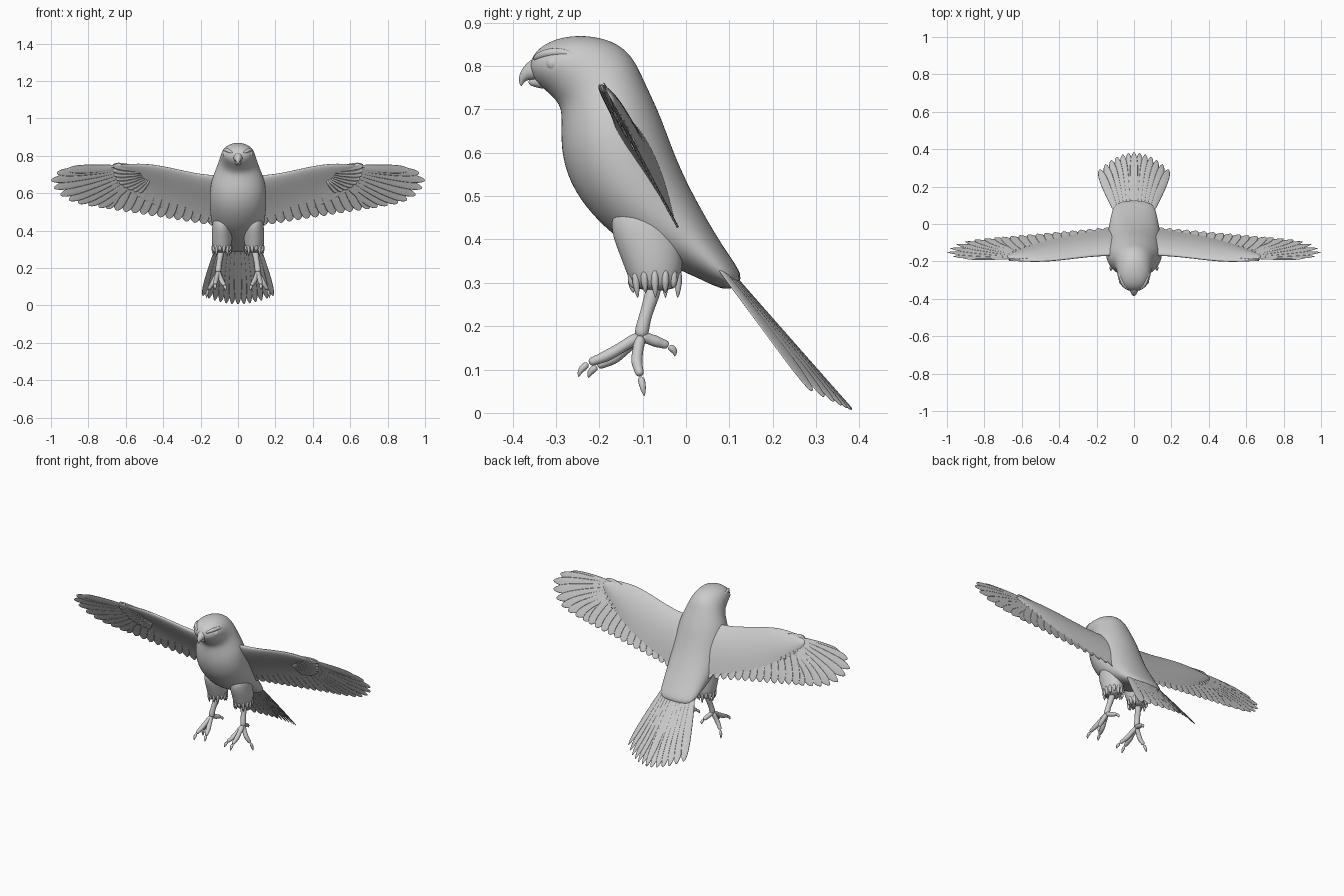
import bpy, bmesh, math
from mathutils import Vector

if "Cube" in bpy.data.objects:
    bpy.data.objects.remove(bpy.data.objects["Cube"])

TAU = 2 * math.pi


def loft(bm, rings):
    rows = [[bm.verts.new(p) for p in r] for r in rings]
    n = len(rows[0])
    for a, b in zip(rows, rows[1:]):
        for i in range(n):
            j = (i + 1) % n
            bm.faces.new((a[i], a[j], b[j], b[i]))
    bm.faces.new(rows[0][::-1])
    bm.faces.new(rows[-1])


def tube(bm, pts, radii, ref=(1, 0, 0), n=10):
    pts = [Vector(p) for p in pts]
    rings = []
    for i, (p, r) in enumerate(zip(pts, radii)):
        t = (pts[min(i + 1, len(pts) - 1)] - pts[max(i - 1, 0)]).normalized()
        u = t.cross(Vector(ref)).normalized()
        v = t.cross(u)
        rings.append([p + r * (math.cos(TAU * k / n) * u + math.sin(TAU * k / n) * v) for k in range(n)])
    loft(bm, rings)


def blade(bm, p0, p1, w, place, n0=0.0, n1=0.0, tilt=0.003, thick=0.003):
    """Flat feather between two points of a curved sheet."""
    p0, p1 = Vector(p0), Vector(p1)
    d = (p1 - p0).normalized()
    side = Vector((-d.y, d.x))
    rings = []
    for t, k in ((0, .55), (.3, .85), (.6, 1), (.8, .95), (.9, .75), (.965, .45), (1, .1)):
        c, n = p0.lerp(p1, t), n0 + (n1 - n0) * t
        ring = []
        for s, h in ((-1, 0), (-.5, .8), (0, 1), (.5, .8), (1, 0), (.5, -.8), (0, -1), (-.5, -.8)):
            q = c + side * s * w * k
            ring.append(place(q.x, q.y, n + h * thick * (1 - .6 * t) + tilt * s))
        rings.append(ring)
    loft(bm, rings)


def finish(name, bm, mirror=False, subsurf=0):
    bmesh.ops.recalc_face_normals(bm, faces=bm.faces)
    me = bpy.data.meshes.new(name)
    bm.to_mesh(me)
    bm.free()
    me.polygons.foreach_set("use_smooth", [True] * len(me.polygons))
    ob = bpy.data.objects.new(name, me)
    bpy.context.collection.objects.link(ob)
    if mirror:
        ob.modifiers.new("mirror", 'MIRROR').use_mirror_merge = False
    if subsurf:
        m = ob.modifiers.new("smooth", 'SUBSURF')
        m.levels = m.render_levels = subsurf
    return ob


# body and head: front point, back point, half width
body = [(.10, .275, .14, .308, .10), (.03, .31, .09, .375, .12), (-.04, .34, .04, .46, .132),
        (-.14, .385, .0, .535, .145), (-.218, .455, -.03, .605, .152), (-.27, .53, -.055, .675, .152),
        (-.29, .61, -.077, .725, .142), (-.286, .68, -.1, .773, .118), (-.29, .712, -.122, .822, .102),
        (-.322, .742, -.168, .861, .092), (-.347, .763, -.25, .874, .084), (-.356, .782, -.318, .858, .06),
        (-.362, .798, -.352, .828, .022)]
bm = bmesh.new()
rings = []
for fy, fz, by, bz, hw in body:
    f, b = Vector((0, fy, fz)), Vector((0, by, bz))
    rings.append([(f + b) / 2 + (b - f) / 2 * math.cos(TAU * k / 20) * 1.01
                  + Vector((hw * math.sin(TAU * k / 20) * 1.01, 0, 0)) for k in range(20)])
loft(bm, rings)
finish("body", bm, subsurf=2)

# hooked beak
bm = bmesh.new()
tube(bm, [(0, -.325, .795), (0, -.352, .79), (0, -.371, .78), (0, -.38, .767), (0, -.38, .753)],
     [.036, .027, .016, .008, .002])
tube(bm, [(0, -.31, .768), (0, -.345, .764), (0, -.364, .762)], [.026, .016, .006])
finish("beak", bm, subsurf=2)

# eyes and brow ridges
bm = bmesh.new()
bmesh.ops.create_uvsphere(bm, u_segments=20, v_segments=12, radius=.019)
bmesh.ops.translate(bm, verts=bm.verts, vec=(.062, -.306, .806))
finish("eyes", bm, mirror=True)
bm = bmesh.new()
tube(bm, [(.028, -.352, .815), (.055, -.33, .828), (.07, -.295, .834), (.08, -.24, .824)],
     [.006, .011, .011, .003], ref=(0, 0, 1))
finish("brows", bm, mirror=True, subsurf=2)


# wing sheet: span x, height z, offset n from the sloping plane
def wing(x, z, n):
    return Vector((x, -.2 + (.757 - z) * .55 + n * .876, z + n * .482))


# feathered arm of the wing: x, leading z, trailing z, thickness
arm = [(.06, .70, .43, .04), (.14, .695, .44, .034), (.25, .712, .47, .028), (.36, .738, .50, .025),
       (.48, .76, .55, .024), (.58, .758, .61, .019), (.64, .752, .66, .012), (.68, .745, .70, .005)]
bm = bmesh.new()
rings = []
for x, zl, zt, th in arm:
    ring = []
    for k in range(20):
        a = TAU * k / 20
        c = (1 - math.cos(a)) / 2
        ring.append(wing(x, zl + (zt - zl) * c, th * math.sin(a) * (1 - .85 * c) + .012 * math.sin(math.pi * c)))
    rings.append(ring)
loft(bm, rings)
finish("wing_arms", bm, mirror=True, subsurf=2)

# flight feathers: fingered primaries, then secondaries along the trailing edge
bm = bmesh.new()
tips = [(.915, .725), (.97, .708), (1.0, .668), (.985, .628), (.95, .59), (.905, .563), (.855, .547), (.80, .536), (.745, .526)]
for i, tip in enumerate(tips):
    f = i / (len(tips) - 1)
    blade(bm, (.64 - .10 * f, .735 - .045 * f), tip, .027 + .011 * f, wing, n0=.006, n1=0)
for i in range(13):
    f = i / 12
    tx = .70 - .56 * f
    blade(bm, (tx - .10 + .09 * f, .69 - .09 * f), (tx, .517 - .09 * f), .037, wing, n0=.006, n1=0)
finish("flight_feathers", bm, mirror=True, subsurf=1)

# covert feathers ending in an arc on both faces of the wing
bm = bmesh.new()
for i in range(9):
    f = i / 8
    a = math.radians(5 - 85 * f)
    tip = (.50 + .17 * math.cos(a), .735 + .13 * math.sin(a))
    for n in (.011, -.002):
        blade(bm, (.47 + .05 * math.cos(a), .72 + .05 * math.sin(a)), tip, .017, wing, n0=n, n1=n * .7)
finish("covert_feathers", bm, mirror=True)


# tail sheet: x across, u along the tail, arched downward at the sides
def tail(x, u, n):
    n -= 1.0 * x * x
    return Vector((x, .098 + .655 * u + .756 * n, .336 - .756 * u + .655 * n))


bm = bmesh.new()
for i in range(7):
    x = .186 * i / 6
    blade(bm, (x * .5, -.04), (x, .436 - 2.7 * x * x), .026, tail, n0=-.006, n1=-.001 * i, thick=.005)
finish("tail_feathers", bm, mirror=True, subsurf=1)

# thighs with a ragged feather fringe
bm = bmesh.new()
thigh = [(.48, -.10, .045, .07), (.42, -.095, .054, .082), (.36, -.078, .056, .074), (.31, -.072, .052, .062), (.28, -.07, .04, .045)]
loft(bm, [[(.086 + rx * math.cos(TAU * k / 16), y + ry * math.sin(TAU * k / 16), z) for k in range(16)]
          for z, y, rx, ry in thigh])
finish("thighs", bm, mirror=True, subsurf=2)
bm = bmesh.new()
for k in range(14):
    a = TAU * k / 14
    c, s = math.cos(a), math.sin(a)
    low = .262 + .012 * (k % 3)
    tube(bm, [(.086 + .045 * c, -.072 + .055 * s, .335), (.086 + .049 * c, -.072 + .056 * s, .30),
              (.086 + .043 * c, -.07 + .052 * s, low)], [.008, .013, .001], n=6)
finish("thigh_fringe", bm, mirror=True, subsurf=1)

# shanks
bm = bmesh.new()
tube(bm, [(.09, -.07, .30), (.097, -.085, .25), (.104, -.098, .21), (.107, -.105, .17)], [.022, .016, .015, .02])
finish("shanks", bm, mirror=True, subsurf=2)

# toes and claws: knuckle, tip, claw point
toes = [((.118, -.18, .132), (.122, -.225, .115), (.122, -.248, .082)),
        ((.085, -.165, .125), (.072, -.205, .108), (.066, -.225, .08)),
        ((.135, -.115, .12), (.158, -.105, .085), (.168, -.096, .038)),
        ((.098, -.07, .165), (.09, -.04, .155), (.087, -.026, .13))]
bt, bc = bmesh.new(), bmesh.new()
for knuckle, tip, claw in toes:
    pts = [Vector((.107, -.105, .178)), Vector(knuckle), Vector(tip)]
    path = [pts[0], pts[0].lerp(pts[1], .5), pts[1], pts[1].lerp(pts[2], .5), pts[2]]
    tube(bt, path, [.017, .012, .015, .011, .011])
    out = (pts[2] - pts[1]).normalized()
    end = Vector(claw)
    mid = pts[2].lerp(end, .4) + out * .012
    tube(bc, [pts[2], mid, end], [.010, .008, .001])
finish("toes", bt, mirror=True, subsurf=2)
finish("claws", bc, mirror=True, subsurf=2)
